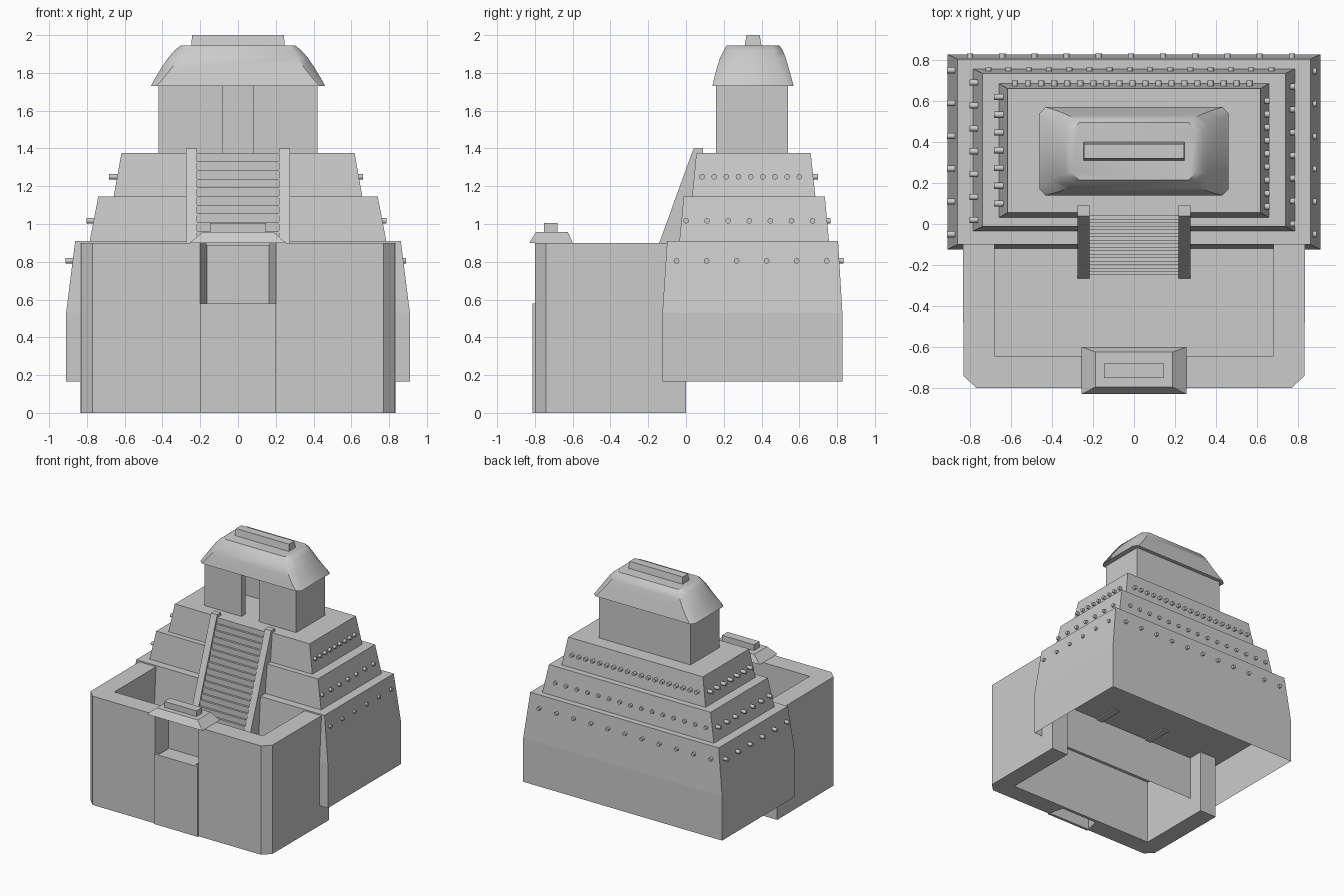
import bpy, bmesh, math

if "Cube" in bpy.data.objects:
    bpy.data.objects.remove(bpy.data.objects["Cube"])


def finish(bm, name, smooth=None):
    bmesh.ops.recalc_face_normals(bm, faces=bm.faces)
    me = bpy.data.meshes.new(name)
    bm.to_mesh(me)
    bm.free()
    ob = bpy.data.objects.new(name, me)
    bpy.context.collection.objects.link(ob)
    if smooth:
        bpy.ops.object.select_all(action='DESELECT')
        ob.select_set(True)
        bpy.context.view_layer.objects.active = ob
        bpy.ops.object.shade_smooth_by_angle(angle=math.radians(smooth))
    return ob


def loft(name, rings, caps=True, smooth=None):
    """Skin a list of equal-length point rings."""
    bm = bmesh.new()
    vs = [[bm.verts.new(p) for p in r] for r in rings]
    n = len(vs[0])
    for a, b in zip(vs, vs[1:]):
        for i in range(n):
            j = (i + 1) % n
            bm.faces.new((a[i], a[j], b[j], b[i]))
    if caps:
        bm.faces.new(vs[0])
        bm.faces.new(vs[-1])
    return finish(bm, name, smooth)


def rect(hx, y0, y1, z, c=0.0):
    """Rectangle ring symmetric in x, with optional cut corners."""
    if not c:
        return [(-hx, y0, z), (hx, y0, z), (hx, y1, z), (-hx, y1, z)]
    return [(-hx + c, y0, z), (hx - c, y0, z), (hx, y0 + c, z), (hx, y1 - c, z),
            (hx - c, y1, z), (-hx + c, y1, z), (-hx, y1 - c, z), (-hx, y0 + c, z)]


def box(name, hx, y0, y1, z0, z1):
    return loft(name, [rect(hx, y0, y1, z0), rect(hx, y0, y1, z1)])


def prism_z(name, pts, z0, z1):
    return loft(name, [[(x, y, z) for x, y in pts] for z in (z0, z1)])


def prism_x(name, pts, x0, x1):
    return loft(name, [[(x, y, z) for y, z in pts] for x in (x0, x1)])


def mirrored(pts):
    return [(-x, y) for x, y in pts]


# Stepped pyramid: open skirt below, three battered tiers above
loft("base_skirt", [rect(.91, -.125, .828, .165), rect(.91, -.125, .828, .53)], caps=False)
loft("tier_lower", [rect(.91, -.125, .828, .53), rect(.862, -.1, .805, .91)])
loft("tier_middle", [rect(.785, -.035, .757, .91), rect(.74, -.012, .735, 1.145)])
loft("tier_upper", [rect(.658, .032, .685, 1.145), rect(.617, .055, .66, 1.377)])

# Courtyard walls, each half running from the splayed doorway to the pyramid
half = [(.2, -.8), (.77, -.8), (.832, -.74), (.835, 0), (.68, 0), (.68, -.645), (.16, -.645)]
prism_z("courtyard_wall_right", half, 0, .9)
prism_z("courtyard_wall_left", mirrored(half), 0, .9)
box("courtyard_floor", .68, -.645, -.1, .54, .56)

# Gate: lower panel, recessed back panel and little roof
box("gate_panel", .2, -.812, -.79, 0, .58)
box("gate_sill", .165, -.79, -.67, .56, .58)
box("gate_back_panel", .165, -.67, -.645, 0, .9)
box("gate_lintel", .17, -.78, -.645, .885, .9)
loft("gate_roof", [rect(.255, -.83, -.6, .9), rect(.187, -.795, -.625, .957)])
box("gate_roof_cap", .147, -.752, -.68, .957, 1.005)

# Stairway
N, y0, y1, z0, z1 = 18, -.25, .055, .55, 1.377
dy, dz = (y1 - y0) / N, (z1 - z0) / N
prof = []
for i in range(N):
    prof += [(y0 + i * dy, z0 + i * dz), (y0 + i * dy, z0 + (i + 1) * dz)]
prof += [(y1 + .03, z1), (y1 + .03, z0)]
prism_x("stair_steps", prof, -.225, .225)
rail = [(-.265, .52), (-.265, .56), (.04, 1.4), (.09, 1.4), (.09, .52)]
prism_x("stair_rail_right", rail, .218, .275)
prism_x("stair_rail_left", rail, -.275, -.218)

# Temple: hollow room with a full-height doorway
prism_z("temple_walls", [
    (.08, .16), (.42, .16), (.42, .54), (-.42, .54), (-.42, .16), (-.08, .16),
    (-.08, .21), (-.37, .21), (-.37, .49), (.37, .49), (.37, .21), (.08, .21)], 1.37, 1.735)

# Domed hip roof with cut corners and a ridge block
sections = [(.462, .140, .570, 1.730, .030), (.437, .150, .558, 1.775, .045),
            (.407, .163, .544, 1.825, .055), (.370, .180, .528, 1.880, .055),
            (.335, .200, .512, 1.920, .045), (.303, .215, .495, 1.945, .035)]
loft("temple_roof", [rect(hx, a, b, z, c) for hx, a, b, z, c in sections], smooth=40)
loft("roof_ridge", [rect(.248, .31, .4, 1.94), rect(.243, .32, .39, 2.0)])


# Rows of projecting pegs on the back and both sides of every tier
def span(a, b, n):
    return [a + (b - a) * i / (n - 1) for i in range(n)]


def peg(bm, p, d, length=.07, r=.015, n=10):
    """Cylinder ending at p, pointing outward along the x or y direction d."""
    ends = []
    for t in (-length, 0):
        ring = []
        for i in range(n):
            a = 2 * math.pi * i / n
            s, c = r * math.sin(a), r * math.cos(a)
            ring.append(bm.verts.new((p[0] + d[0] * t + d[1] * c,
                                      p[1] + d[1] * t + d[0] * c, p[2] + s)))
        ends.append(ring)
    for i in range(n):
        j = (i + 1) % n
        bm.faces.new((ends[0][i], ends[0][j], ends[1][j], ends[1][i]))
    bm.faces.new(ends[0])
    bm.faces.new(ends[1])


# name, z, left tip, right tip, back tip, right ys, left ys, back xs
rows = [
    ("pegs_lower", .805, -.912, .89, .833, span(-.05, .745, 6), span(-.05, .75, 6), span(-.8, .77, 11)),
    ("pegs_middle", 1.017, -.803, .785, .764, span(0, .67, 7), span(.02, .69, 7), span(-.71, .67, 15)),
    ("pegs_upper", 1.25, -.683, .662, .7, span(.085, .6, 9), span(.1, .62, 7), span(-.58, .565, 19)),
]
for name, z, xl, xr, yb, ys_r, ys_l, xs in rows:
    bm = bmesh.new()
    for y in ys_r:
        peg(bm, (xr, y, z), (1, 0))
    for y in ys_l:
        peg(bm, (xl, y, z), (-1, 0))
    for x in xs:
        peg(bm, (x, yb, z), (0, 1))
    finish(bm, name, smooth=40)
